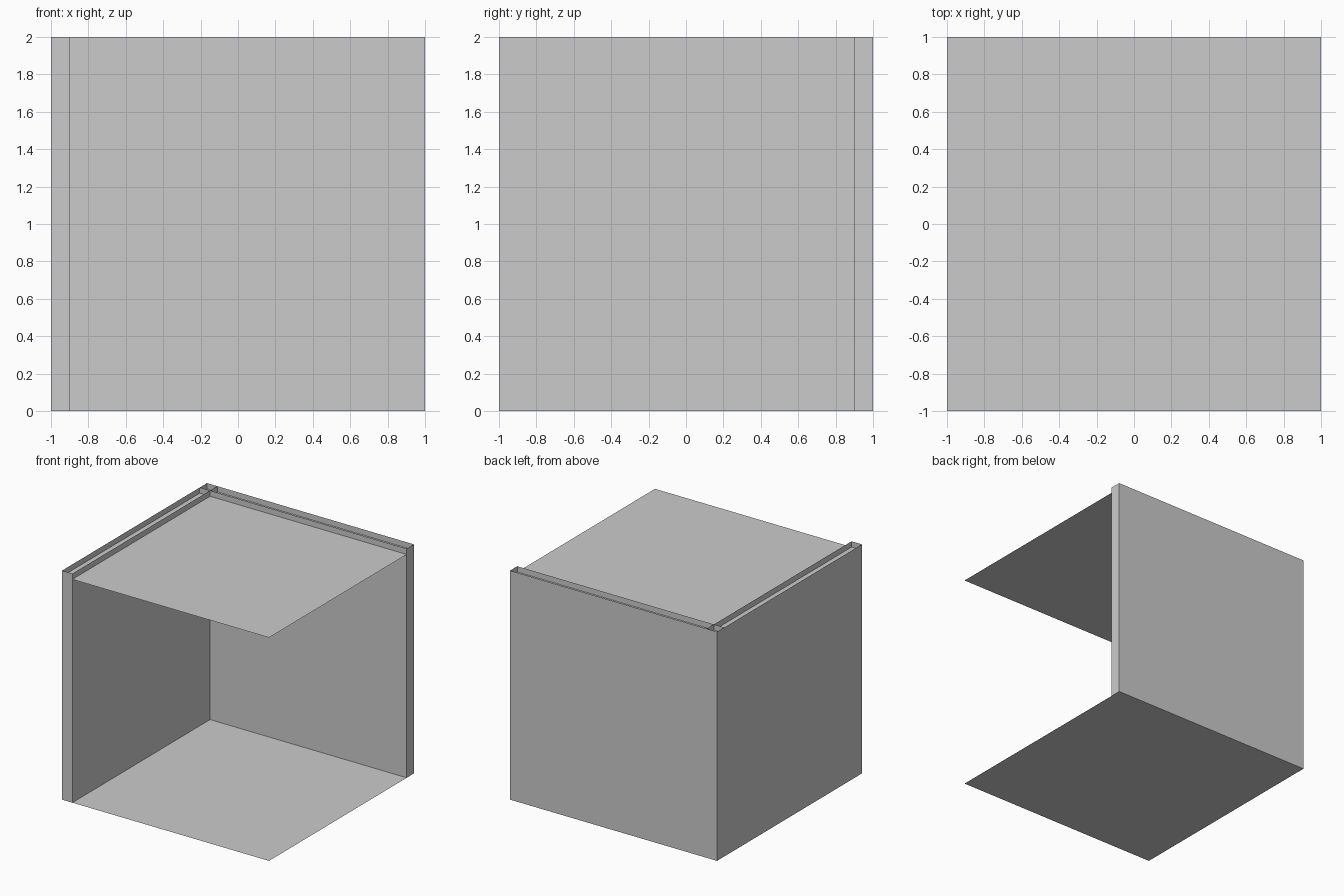
import bpy, bmesh
from mathutils import Matrix

if "Cube" in bpy.data.objects:
    bpy.data.objects.remove(bpy.data.objects["Cube"])


def add_object(name, bm):
    mesh = bpy.data.meshes.new(name)
    bm.to_mesh(mesh)
    bm.free()
    obj = bpy.data.objects.new(name, mesh)
    bpy.context.collection.objects.link(obj)
    return obj


def sheet(name, z):
    """Thin 2 x 2 horizontal sheet at height z."""
    bm = bmesh.new()
    bmesh.ops.create_grid(bm, x_segments=1, y_segments=1, size=1,
                          matrix=Matrix.Translation((0, 0, z)))
    return add_object(name, bm)


def hollow_wall(name, center, size):
    """Box shell with four sides, open at top and bottom."""
    bm = bmesh.new()
    bmesh.ops.create_cube(bm, size=1, matrix=Matrix.Translation(center)
                          @ Matrix.Diagonal((*size, 1)))
    bm.normal_update()
    caps = [f for f in bm.faces if abs(f.normal.z) > 0.5]
    bmesh.ops.delete(bm, geom=caps, context='FACES_ONLY')
    return add_object(name, bm)


# Floor and ceiling sheets
sheet("floor", 0)
sheet("ceiling", 1.95)

# Two hollow walls crossing at the back left corner
hollow_wall("left_wall", (-0.95, 0, 1), (0.1, 2, 2))
hollow_wall("back_wall", (0, 0.95, 1), (2, 0.1, 2))
